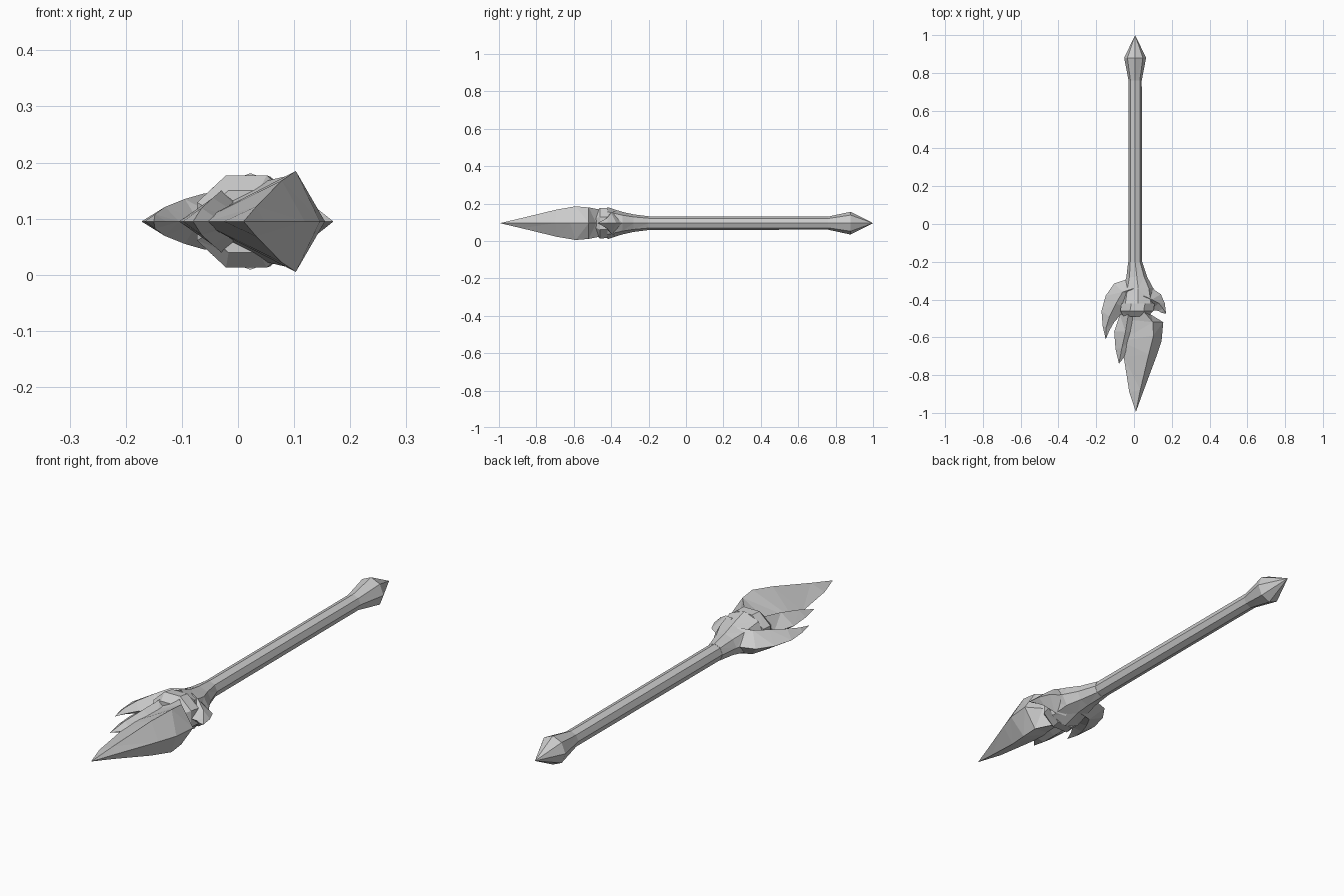
import bpy, bmesh, math

CZ = 0.095  # height of the weapon's long axis


def make_object(name, rings):
    """Skin closed cross-sections; a one-point section makes a pointed end."""
    bm = bmesh.new()
    loops = [[bm.verts.new(p) for p in ring] for ring in rings]
    for a, b in zip(loops, loops[1:]):
        n = max(len(a), len(b))
        for i in range(n):
            j = (i + 1) % n
            if len(b) == 1:
                bm.faces.new((a[i], a[j], b[0]))
            elif len(a) == 1:
                bm.faces.new((a[0], b[j], b[i]))
            else:
                bm.faces.new((a[i], a[j], b[j], b[i]))
    for end in (loops[0], loops[-1]):
        if len(end) > 2:
            bm.faces.new(end)
    # Twisted quads become crisp flat facets
    bmesh.ops.triangulate(bm, faces=[f for f in bm.faces if len(f.verts) == 4])
    bmesh.ops.recalc_face_normals(bm, faces=bm.faces)
    mesh = bpy.data.meshes.new(name)
    bm.to_mesh(mesh)
    bm.free()
    obj = bpy.data.objects.new(name, mesh)
    bpy.context.collection.objects.link(obj)
    return obj


def rod(name, stations, sides=8, phase=0.0):
    """Stations along y: (y, centre x, half width, half height)."""
    rings = []
    for y, cx, rx, rz in stations:
        if rx == 0:
            rings.append([(cx, y, CZ)])
            continue
        angles = [phase + 2 * math.pi * i / sides for i in range(sides)]
        rings.append([(cx + rx * math.cos(t), y, CZ + rz * math.sin(t))
                      for t in angles])
    return make_object(name, rings)


def blade(name, stations, tip):
    """Stations: left edge (x, y), ridge (x, y, half height), right edge (x, y)."""
    rings = []
    for left, (x, y, h), right in stations:
        rings.append([(*left, CZ), (x, y, CZ + h), (*right, CZ), (x, y, CZ - h)])
    rings.append([(*tip, CZ)])
    return make_object(name, rings)


# Handle with flared pointed pommel
rod("handle", [(-0.32, 0.006, 0.036, 0.036), (0.76, 0.006, 0.035, 0.035),
               (0.88, 0.006, 0.058, 0.061), (1.0, 0.006, 0, 0)])

# Swollen socket where the blades meet the handle
rod("socket", [(-0.20, 0.006, 0.037, 0.037), (-0.28, 0.015, 0.055, 0.047),
               (-0.34, 0.022, 0.080, 0.060), (-0.42, 0.022, 0.095, 0.086)])
rod("socket_front", [(-0.42, 0.022, 0.095, 0.086), (-0.46, 0.015, 0.095, 0.089),
                     (-0.49, 0.01, 0.07, 0.06)], phase=math.pi / 8)

# Large main blade
blade("main_blade", [
    ((-0.05, -0.44), (0.04, -0.45, 0.070), (0.09, -0.48)),
    ((-0.08, -0.50), (0.10, -0.52, 0.084), (0.155, -0.52)),
    ((-0.07, -0.62), (0.103, -0.59, 0.090), (0.146, -0.62)),
    ((-0.055, -0.70), (0.078, -0.69, 0.073), (0.119, -0.70)),
    ((-0.025, -0.89), (0.033, -0.88, 0.027), (0.048, -0.89)),
], (0.01, -0.995))

# Barb along the left edge of the main blade
blade("blade_barb", [
    ((-0.075, -0.48), (-0.03, -0.48, 0.055), (0.04, -0.48)),
    ((-0.105, -0.57), (-0.045, -0.57, 0.042), (0.02, -0.57)),
    ((-0.098, -0.66), (-0.065, -0.66, 0.024), (-0.03, -0.68)),
], (-0.08, -0.74))

# Curved side blade
blade("side_blade", [
    ((-0.03, -0.29), (0.0, -0.34, 0.055), (0.04, -0.40)),
    ((-0.105, -0.315), (-0.06, -0.36, 0.050), (-0.02, -0.46)),
    ((-0.15, -0.38), (-0.095, -0.42, 0.040), (-0.07, -0.48)),
    ((-0.172, -0.46), (-0.13, -0.49, 0.026), (-0.105, -0.52)),
    ((-0.166, -0.54), (-0.148, -0.55, 0.013), (-0.128, -0.56)),
], (-0.15, -0.61))

# Short spur on the opposite side
blade("spur", [
    ((0.03, -0.46), (0.05, -0.38, 0.066), (0.07, -0.30)),
    ((0.085, -0.455), (0.095, -0.40, 0.056), (0.112, -0.352)),
    ((0.13, -0.46), (0.132, -0.42, 0.030), (0.142, -0.372)),
    ((0.145, -0.47), (0.155, -0.45, 0.012), (0.163, -0.42)),
], (0.17, -0.475))
